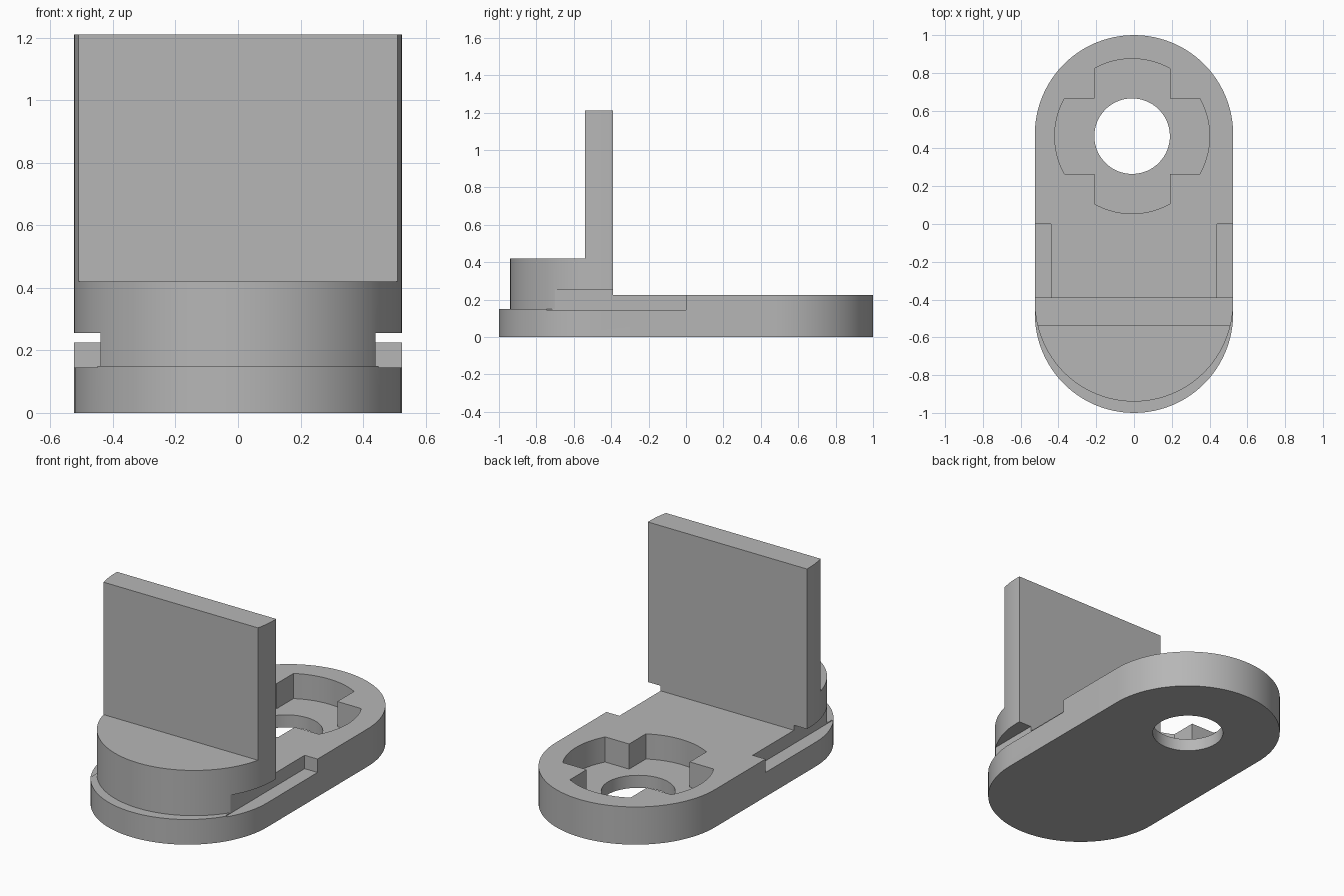
import bpy
import bmesh
from math import pi, sin, cos, asin, sqrt

if "Cube" in bpy.data.objects:
    bpy.data.objects.remove(bpy.data.objects["Cube"])

HALF = 0.525                 # half width and end radius of the plate
HOLE_X, HOLE_Y = -0.01, 0.465

grey = bpy.data.materials.new("plain grey")
grey.use_nodes = True
GREY = (0.47, 0.47, 0.47, 1)
grey.diffuse_color = GREY
grey.node_tree.nodes["Principled BSDF"].inputs["Base Color"].default_value = GREY


def arc(cx, cy, r, start, end, steps):
    angles = [start + (end - start) * i / steps for i in range(steps + 1)]
    return [(cx + r * cos(a), cy + r * sin(a)) for a in angles]


def prism(name, outline, z0, z1):
    """Extrude a counter-clockwise plan outline between two heights."""
    bm = bmesh.new()
    face = bm.faces.new([bm.verts.new((x, y, z0)) for x, y in outline])
    top = bmesh.ops.extrude_face_region(bm, geom=[face])["geom"]
    verts = [v for v in top if isinstance(v, bmesh.types.BMVert)]
    bmesh.ops.translate(bm, verts=verts, vec=(0, 0, z1 - z0))
    bmesh.ops.recalc_face_normals(bm, faces=bm.faces)
    mesh = bpy.data.meshes.new(name)
    bm.to_mesh(mesh)
    bm.free()
    mesh.materials.append(grey)
    obj = bpy.data.objects.new(name, mesh)
    bpy.context.collection.objects.link(obj)
    return obj


def block(name, x0, x1, y0, y1, z0, z1):
    return prism(name, [(x0, y0), (x1, y0), (x1, y1), (x0, y1)], z0, z1)


def combine(target, tool, operation):
    """Apply a boolean and discard the tool object."""
    tool.hide_render = True
    mod = target.modifiers.new(tool.name, "BOOLEAN")
    mod.operation = operation
    mod.solver = "EXACT"
    mod.object = tool
    bpy.ops.object.select_all(action="DESELECT")
    bpy.context.view_layer.objects.active = target
    target.select_set(True)
    bpy.ops.object.modifier_apply(modifier=mod.name)
    bpy.data.objects.remove(tool)


# Rounded plate with a lower ledge at the front
stadium = arc(0, 0.475, HALF, 0, pi, 48) + arc(0, -0.475, HALF, pi, 2 * pi, 48)
bracket = prism("bracket_base", stadium, 0, 0.225)
combine(bracket, block("front_ledge_cutter", -1, 1, -1.5, -0.41, 0.15, 1), "DIFFERENCE")

# Rounded step and upright wall share one D-shaped plan
d_plan = arc(0, -0.415, HALF, pi, 2 * pi, 64) + [(HALF, -0.39), (-HALF, -0.39)]
upright = prism("upright_wall", d_plan, 0.10, 1.21)
combine(upright, block("wall_front_cutter", -1, 1, -1.5, -0.54, 0.42, 2), "DIFFERENCE")
combine(bracket, upright, "UNION")

# Side notches
for side in (-1, 1):
    xs = sorted((side * 0.44, side * 0.8))
    combine(bracket, block("side_notch_cutter", *xs, -0.745, 0, 0.145, 0.255), "DIFFERENCE")

# Cross-shaped pocket with rounded arm ends
R, ARM = 0.41, 0.2
spread = asin(ARM / R)
cross = []
for k in range(4):
    mid = k * pi / 2
    cross += arc(HOLE_X, HOLE_Y, R, mid - spread, mid + spread, 14)
    corner = mid + pi / 4
    cross.append((HOLE_X + ARM * sqrt(2) * cos(corner),
                  HOLE_Y + ARM * sqrt(2) * sin(corner)))
combine(bracket, prism("pocket_cutter", cross, 0.075, 0.5), "DIFFERENCE")

# Round through hole
ring = arc(HOLE_X, HOLE_Y, 0.2, 0.02, 2 * pi + 0.02, 64)[:-1]
combine(bracket, prism("hole_cutter", ring, -0.2, 0.5), "DIFFERENCE")

# Smooth the curved sides and keep the hard edges
bpy.context.view_layer.objects.active = bracket
bracket.select_set(True)
bpy.ops.object.shade_smooth_by_angle(angle=pi / 9)
